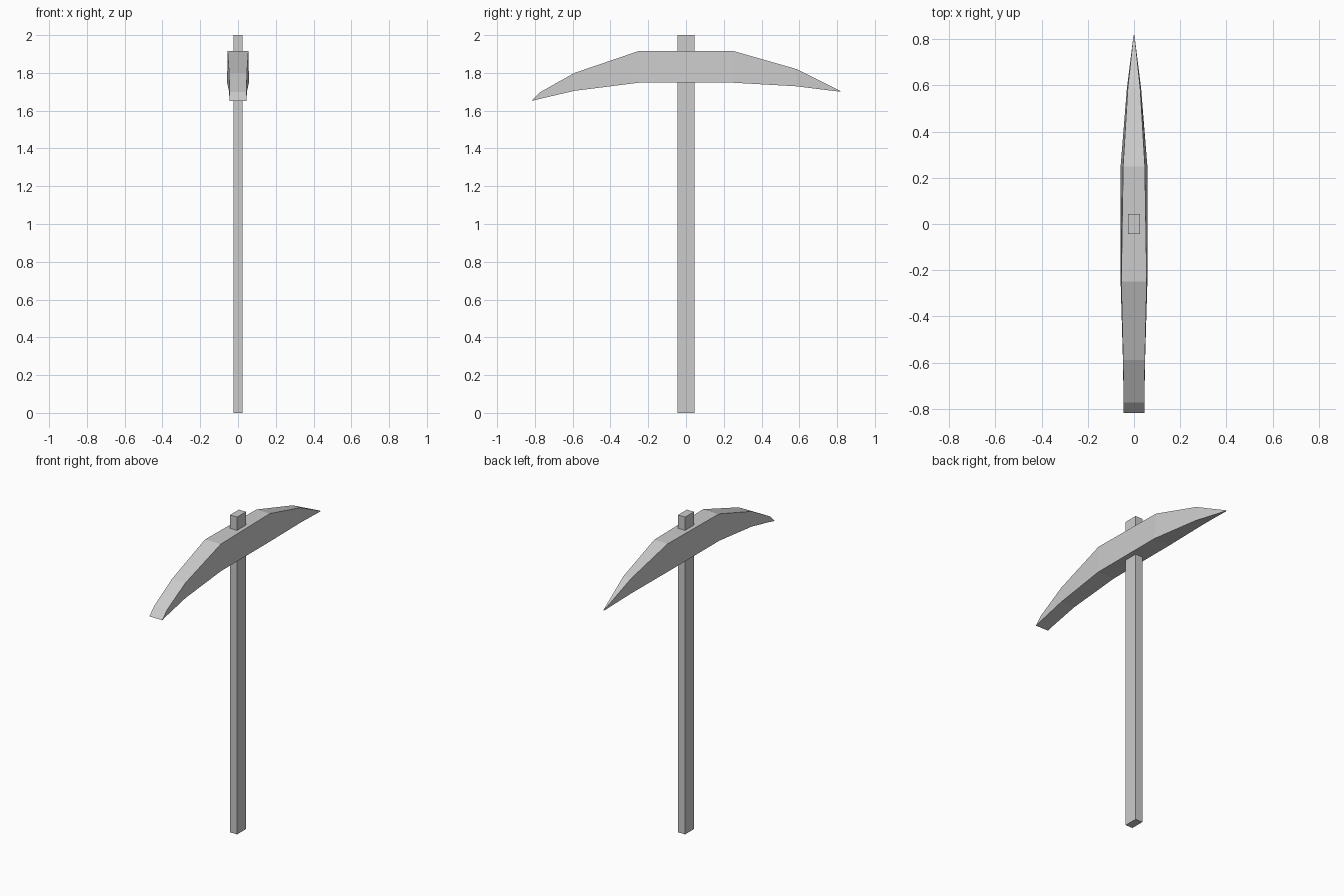
import bpy, bmesh

if "Cube" in bpy.data.objects:
    bpy.data.objects.remove(bpy.data.objects["Cube"])

def make_object(name, bm):
    bmesh.ops.recalc_face_normals(bm, faces=bm.faces)
    mesh = bpy.data.meshes.new(name)
    bm.to_mesh(mesh)
    bm.free()
    obj = bpy.data.objects.new(name, mesh)
    bpy.context.collection.objects.link(obj)
    return obj

# Handle: straight rectangular shaft passing through the head
bm = bmesh.new()
bmesh.ops.create_cube(bm, size=1)
for v in bm.verts:
    v.co = (v.co.x * 0.05, v.co.y * 0.088, v.co.z * 2 + 1)
make_object("handle", bm)

# Head: cross-sections from the chisel end (-y) to the pointed end (+y)
# (y, bottom z, top z, bottom half width, top half width)
sections = [
    (-0.818, 1.651, 1.651, 0.045, 0.045),
    (-0.772, 1.663, 1.698, 0.045, 0.045),
    (-0.59, 1.705, 1.80, 0.048, 0.047),
    (-0.25, 1.748, 1.916, 0.058, 0.055),
    (0.25, 1.748, 1.916, 0.058, 0.047),
    (0.585, 1.729, 1.82, 0.031, 0.027),
    (0.818, 1.70, 1.704, 0.002, 0.002),
]
bm = bmesh.new()
rings = []
for y, low, high, wl, wh in sections:
    corners = [(-wl, low), (wl, low), (wh, high), (-wh, high)]
    rings.append([bm.verts.new((x, y, z)) for x, z in corners])
for a, b in zip(rings, rings[1:]):
    for i in range(4):
        j = (i + 1) % 4
        bm.faces.new((a[i], a[j], b[j], b[i]))
bm.faces.new(rings[-1])
# Collapse the chisel end to a sharp edge
bmesh.ops.remove_doubles(bm, verts=bm.verts, dist=0.0005)
make_object("pick_head", bm)
